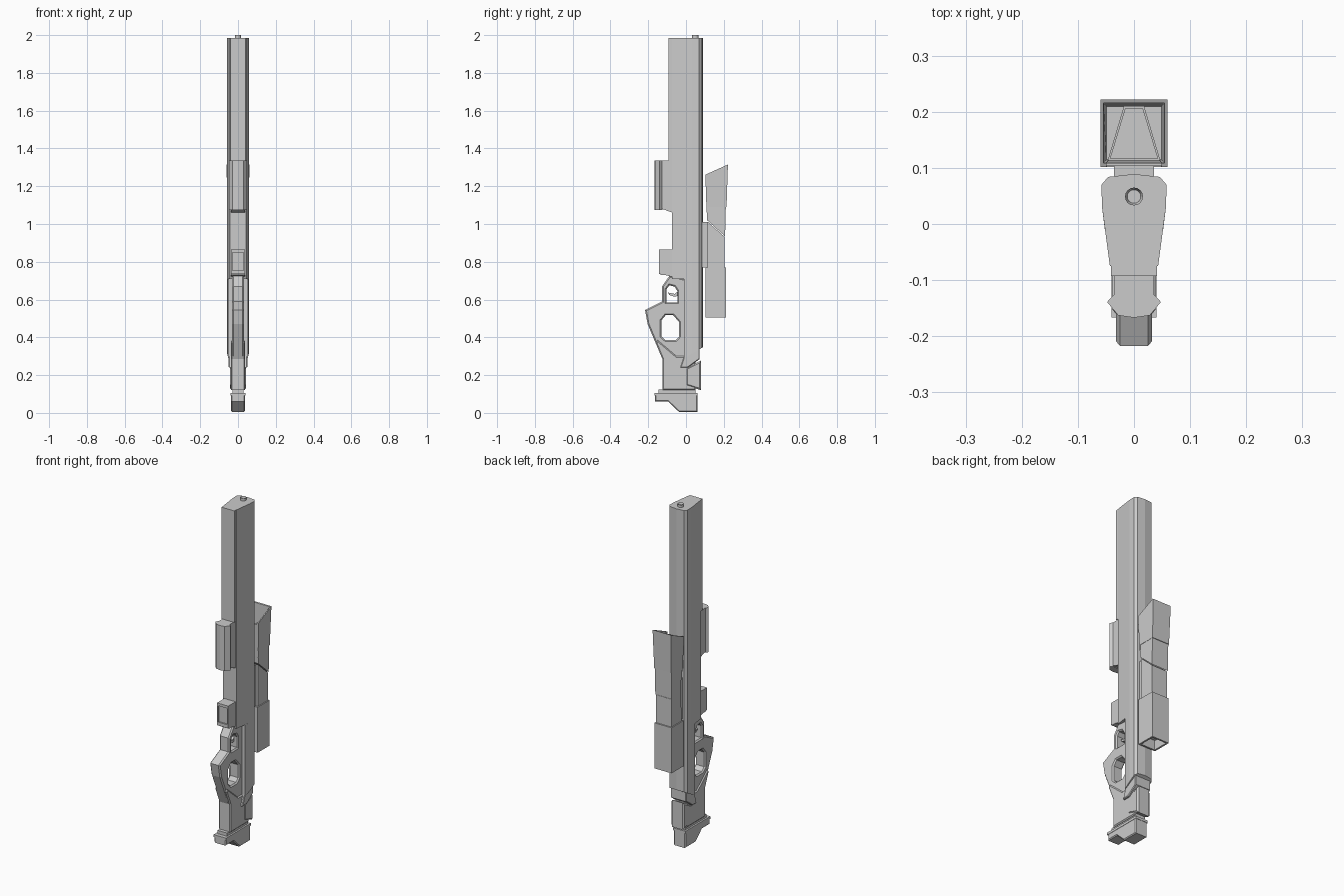
import bpy
import bmesh
from mathutils import Matrix

cube = bpy.data.objects.get("Cube")
if cube:
    bpy.data.objects.remove(cube, do_unlink=True)

GREY = (0.6, 0.6, 0.6, 1.0)
metal = bpy.data.materials.new("plain grey")
metal.use_nodes = True
metal.diffuse_color = GREY
metal.node_tree.nodes["Principled BSDF"].inputs["Base Color"].default_value = GREY

# Columns: where profile x, profile y and the extrusion axis go
AXES = {
    "x": Matrix(((0, 0, 1), (1, 0, 0), (0, 1, 0))),
    "y": Matrix(((1, 0, 0), (0, 0, -1), (0, 1, 0))),
    "z": Matrix.Identity(3),
}


def prism(name, outline, axis, lo, hi, holes=(), bevel=0.0, warp=None):
    """Extrude a filled outline, with optional holes, along an axis."""
    curve = bpy.data.curves.new(name, "CURVE")
    curve.dimensions = "2D"
    curve.fill_mode = "BOTH"
    curve.extrude = (hi - lo) / 2 - bevel
    curve.bevel_depth = bevel
    curve.bevel_resolution = 0
    curve.offset = -bevel
    for loop in (outline, *holes):
        s = curve.splines.new("POLY")
        s.points.add(len(loop) - 1)
        for p, (a, b) in zip(s.points, loop):
            p.co = (a, b, 0, 1)
        s.use_cyclic_u = True
    tmp = bpy.data.objects.new(name + "_curve", curve)
    bpy.context.collection.objects.link(tmp)
    bpy.context.view_layer.update()
    mesh = bpy.data.meshes.new_from_object(
        tmp.evaluated_get(bpy.context.evaluated_depsgraph_get()))
    bpy.data.objects.remove(tmp, do_unlink=True)
    bpy.data.curves.remove(curve)

    bm = bmesh.new()
    bm.from_mesh(mesh)
    bmesh.ops.remove_doubles(bm, verts=bm.verts, dist=0.0001)
    mid = (lo + hi) / 2
    for v in bm.verts:
        v.co.z += -mid if axis == "y" else mid
        v.co = AXES[axis] @ v.co
        if warp:
            v.co = warp(*v.co)
    bmesh.ops.recalc_face_normals(bm, faces=bm.faces)
    bm.to_mesh(mesh)
    bm.free()
    mesh.name = name
    mesh.materials.clear()
    mesh.materials.append(metal)
    for f in mesh.polygons:
        f.use_smooth = False
        f.material_index = 0
    obj = bpy.data.objects.new(name, mesh)
    bpy.context.collection.objects.link(obj)
    return obj


def side(name, outline, half, **kw):
    return prism(name, outline, "x", -half, half, **kw)


def rect(a0, b0, a1, b1):
    return [(a0, b0), (a1, b0), (a1, b1), (a0, b1)]


def mirrored(half):
    """Complete a right-hand half outline (from +b to -b) across a = 0."""
    return half + [(-a, b) for a, b in reversed(half) if a > 0]


# Long barrel housing, wide at the back and narrow at the front
back = [(0, 0.089), (0.046, 0.084), (0.058, 0.070), (0.057, 0.030)]
prism("barrel_housing", mirrored(back + [(0.043, -0.075)]), "z", 0.71, 1.985)
prism("barrel_front_rail", rect(-0.041, -0.093, 0.041, -0.07), "z", 1.335, 1.985)
prism("receiver_shell", mirrored(back + [(0.052, -0.010)]), "z", 0.30, 0.71,
      warp=lambda x, y, z: (x, y, 0.29 + (y + 0.01) * 0.58 if z < 0.5 else z))

# Muzzle tube with a bore
bpy.ops.mesh.primitive_cylinder_add(vertices=16, radius=0.016, depth=0.03,
                                    location=(0, 0.049, 1.985))
muzzle = bpy.context.object
muzzle.name = "muzzle"
muzzle.data.materials.append(metal)
bm = bmesh.new()
bm.from_mesh(muzzle.data)
top = [f for f in bm.faces if f.normal.z > 0.9]
bmesh.ops.inset_region(bm, faces=top, thickness=0.004)
for v in top[0].verts:
    v.co.z -= 0.012
bm.to_mesh(muzzle.data)
bm.free()

# Sight on the front rail
prism("sight_body", mirrored([(0.035, -0.125), (0.048, -0.139), (0.028, -0.163),
                              (0, -0.167)]), "z", 1.075, 1.335)
side("sight_mount", [(-0.128, 1.335), (-0.07, 1.335), (-0.07, 1.06),
                     (-0.128, 1.08)], 0.036)

# Small display block above the trigger
side("display_block", [(-0.134, 0.865), (-0.07, 0.865), (-0.07, 0.72),
                       (-0.11, 0.73), (-0.134, 0.73)], 0.036)
prism("display_frame", rect(-0.036, 0.735, 0.036, 0.865), "y", -0.142, -0.134,
      holes=[rect(-0.028, 0.755, 0.028, 0.85)])

# Trigger guard and thumbhole grip in one frame
guard_hole = [(-0.103, 0.585), (-0.103, 0.655), (-0.088, 0.675),
              (-0.06, 0.668), (-0.046, 0.645), (-0.046, 0.585)]
thumb_hole = [(-0.13, 0.405), (-0.13, 0.49), (-0.108, 0.517), (-0.068, 0.517),
              (-0.036, 0.48), (-0.036, 0.405), (-0.055, 0.385), (-0.108, 0.385)]
side("grip_frame",
     [(0.02, 0.71), (-0.01, 0.71), (-0.088, 0.725), (-0.127, 0.67), (-0.127, 0.59),
      (-0.217, 0.545), (-0.203, 0.47), (-0.125, 0.285), (0.02, 0.285)],
     0.032, holes=[guard_hole, thumb_hole], bevel=0.007)
side("trigger", [(-0.04, 0.645), (-0.06, 0.63), (-0.095, 0.637), (-0.09, 0.625),
                 (-0.06, 0.615), (-0.04, 0.62)], 0.008)

# Stock, collar and rear pad
side("stock", [(-0.125, 0.12), (0.05, 0.12), (0.05, 0.33), (-0.01, 0.30),
               (-0.05, 0.30), (-0.15, 0.385), (-0.16, 0.37), (-0.125, 0.285)],
     0.038, bevel=0.006)
side("rear_collar", [(-0.03, 0.24), (0.01, 0.24), (0.072, 0.285), (0.072, 0.35),
                     (-0.01, 0.30)], 0.05, bevel=0.004)
side("rear_pad", [(0.0, 0.145), (0.08, 0.12), (0.08, 0.277), (0.0, 0.237)],
     0.042, bevel=0.008)

# Butt plate on a short neck
side("butt_neck", rect(-0.145, 0.095, 0.05, 0.125), 0.03)
side("butt_plate", [(-0.165, 0.105), (0.06, 0.105), (0.06, 0.006), (-0.038, 0.006),
                    (-0.095, 0.06), (-0.165, 0.06)], 0.038, bevel=0.005)
side("butt_rim", rect(-0.167, 0.092, 0.062, 0.106), 0.04)


# Magazine: open flared cap with a slanted mouth
def flare(x, y, z):
    if z > 1.15:
        return (x, y, 1.26 + (y - 0.1) * 0.45)
    return (x * 0.91, 0.16 + (y - 0.16) * 0.88, z)


prism("magazine_cap",
      mirrored([(0.054, 0.216), (0.054, 0.109), (0.049, 0.109), (0.049, 0.102),
                (0.060, 0.102), (0.060, 0.222)][::-1]),
      "z", 1.09, 1.30, warp=flare)
prism("magazine_core", mirrored([(0.018, 0.210), (0.047, 0.113)]), "z", 1.08, 1.18,
      holes=[mirrored([(0.015, 0.206), (0.042, 0.117)])])
side("magazine_front_wall", [(0.103, 1.25), (0.109, 1.25), (0.115, 1.06),
                             (0.109, 1.06)], 0.055)
side("magazine_upper", [(0.112, 1.02), (0.207, 0.935), (0.211, 1.10), (0.109, 1.10)],
     0.053)
side("magazine_middle", [(0.115, 1.012), (0.204, 0.932), (0.204, 0.76),
                         (0.113, 0.76)], 0.049)
prism("magazine_base", rect(-0.055, 0.102, 0.055, 0.212), "z", 0.505, 0.77,
      holes=[rect(-0.045, 0.112, 0.045, 0.202)])
prism("magazine_base_floor", rect(-0.046, 0.111, 0.046, 0.203), "z", 0.56, 0.765)

# Bracket joining magazine and housing
side("magazine_bracket", [(0.07, 1.01), (0.12, 1.01), (0.12, 0.77), (0.07, 0.77)], 0.036)
